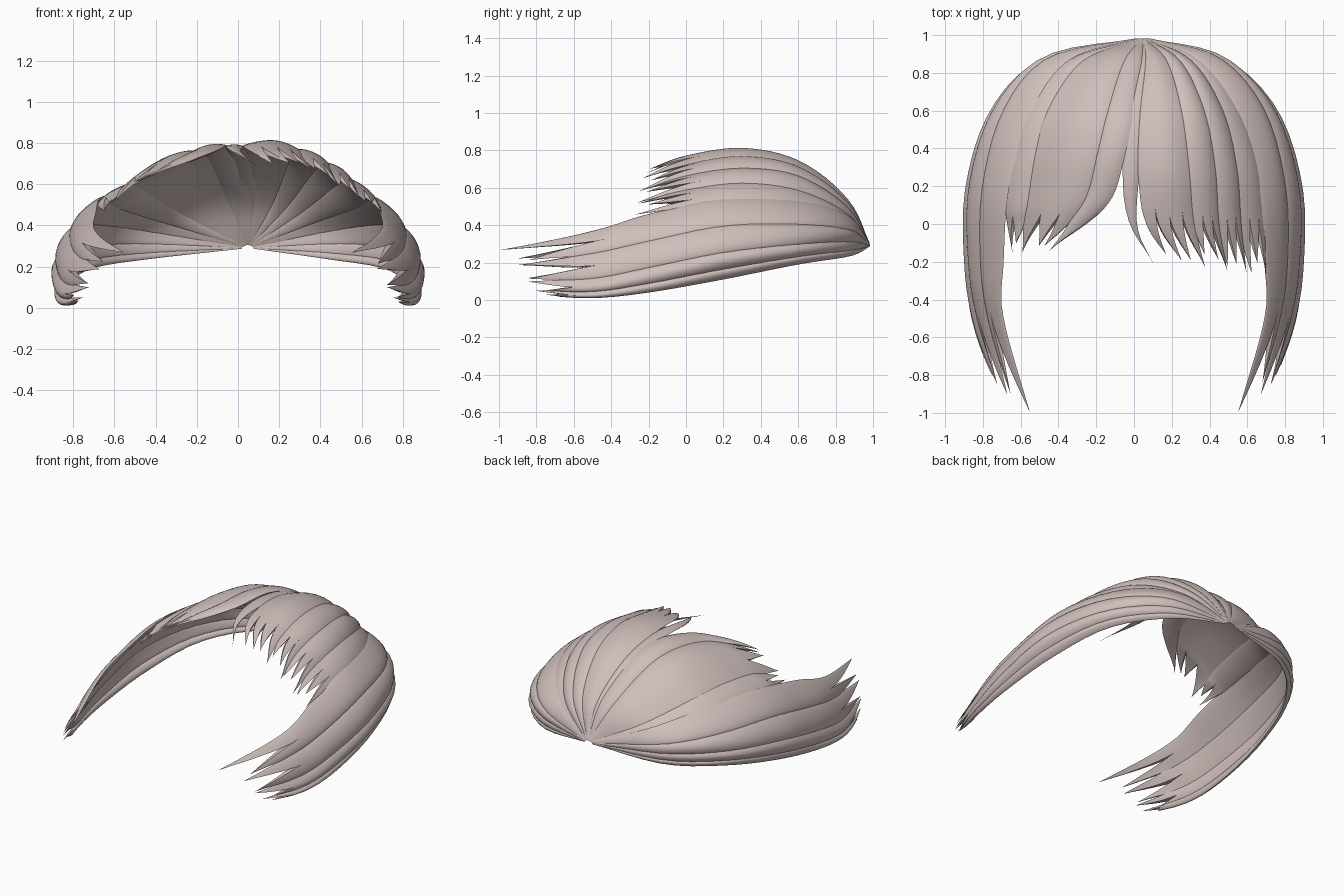
import bpy, bmesh, math, random
from mathutils import Vector

if "Cube" in bpy.data.objects:
    bpy.data.objects.remove(bpy.data.objects["Cube"])

random.seed(7)
ROOT = Vector((0.05, 0.99, 0.29))

hair = bpy.data.materials.new("ash_rose_hair")
hair.diffuse_color = (0.62, 0.52, 0.50, 1)
hair.use_nodes = True
hair.node_tree.nodes["Principled BSDF"].inputs["Base Color"].default_value = hair.diffuse_color

# Guide curves from the crown knot to the tips
SIDE = [
    [(.44, .88, .235), (.71, .60, .19), (.83, .20, .11), (.865, -.2, .04), (.84, -.5, .01), (.75, -.78, .025)],
    [(.46, .88, .30), (.74, .60, .28), (.87, .20, .23), (.875, -.2, .15), (.83, -.5, .095), (.72, -.84, .09)],
    [(.45, .88, .37), (.69, .60, .40), (.80, .20, .39), (.81, -.2, .31), (.77, -.5, .245), (.66, -.90, .19)],
    [(.34, .87, .45), (.54, .60, .53), (.66, .20, .54), (.69, -.2, .46), (.69, -.5, .37), (.53, -1.0, .275)],
]
RIGHT = [
    [(.06, .86, .52), (.03, .60, .72), (.02, .30, .785), (.06, .0, .755), (.18, -.2, .67)],
    [(.14, .86, .52), (.19, .60, .72), (.22, .30, .785), (.25, .0, .74), (.32, -.22, .67)],
    [(.25, .86, .49), (.38, .60, .65), (.44, .30, .69), (.46, .0, .65), (.50, -.25, .57)],
    [(.37, .86, .41), (.57, .60, .48), (.66, .30, .52), (.69, .0, .49), (.70, -.27, .45)],
]
CENTRE = [
    [(.03, .86, .51), (-.03, .60, .715), (-.06, .30, .78), (-.03, .0, .75), (.10, -.21, .67)],
    [(.08, .86, .51), (.06, .60, .71), (.03, .30, .78), (.02, .0, .75), (.10, -.21, .67)],
]
LEFT = [
    [(.04, .86, .52), (.0, .60, .72), (-.045, .38, .785), (-.11, .15, .76), (-.24, .0, .71), (-.38, -.13, .64)],
    [(-.13, .86, .51), (-.25, .60, .68), (-.31, .38, .72), (-.36, .15, .70), (-.43, .0, .65), (-.50, -.15, .58)],
    [(-.36, .86, .41), (-.58, .60, .48), (-.65, .35, .51), (-.68, .10, .50), (-.67, .0, .48), (-.64, -.15, .46)],
]


def spline(pts, x):
    """Catmull-Rom point at x in 0..1."""
    n = len(pts) - 1
    x = max(0.0, min(1.0, x)) * n
    i = min(int(x), n - 1)
    f = x - i
    b, c = pts[i], pts[i + 1]
    a = pts[i - 1] if i else b * 2 - c
    d = pts[i + 2] if i + 2 <= n else c * 2 - b
    return (b * 2 + (c - a) * f + (a * 2 - b * 5 + c * 4 - d) * f ** 2
            + (b * 3 - a - c * 3 + d) * f ** 3) / 2


def prepare(guides, mirror=1):
    out = []
    for g in guides:
        pts = [Vector((p[0] * mirror, p[1], p[2])) for p in g]
        out.append([ROOT + (pts[0] - ROOT) * 0.06] + pts)
    return out


def make_lock(name, guides, u0, u1, teeth, split, bulge, short=0.06, inner=0.014):
    """One lens-shaped lock that divides into pointed strands."""
    bm = bmesh.new()
    cols, body, tip = 8, 22, 8
    for k in range(teeth):
        a, b = k / teeth, (k + 1) / teeth
        last = k == teeth - 1
        end = 1 if last else 1 - random.random() * short
        start = split + random.uniform(0, .05)
        lean = .3 if last else random.uniform(-.25, .35)
        times = [split * i / body for i in range(body + 1)]
        times += [split + (end - split) * i / tip for i in range(1, tip + 1)]
        rings = []
        for t in times:
            q = max(0, (t - start) / (end - start))
            w = max(0.02, 1 - q ** 1.3)
            outer, under = [], []
            for c in range(cols + 1):
                s = (a + b) / 2 + (b - a) * ((c / cols - .5) * w + lean * q * q)
                s = max(0, min(1, s))
                p = spline([spline(g, t) for g in guides], u0 + (u1 - u0) * s)
                out = (p - Vector((0, min(p.y, .55), .2))).normalized()
                swell = max(0, math.sin(math.pi * s)) ** .65 * min(1, t * 3.5)
                outer.append(bm.verts.new(p + out * bulge * swell))
                # The underside closes against the outside toward the tip
                depth = (bulge + inner) * (1 - q)
                under.append(bm.verts.new(p + out * (bulge - depth) * swell))
            rings.append(outer + under[::-1])
        n = 2 * cols + 2
        for j, (r0, r1) in enumerate(zip(rings, rings[1:])):
            for c in range(n):
                # Strands share their sides until they divide
                if j < body and ((c == cols and not last) or (c == n - 1 and k > 0)):
                    continue
                d = (c + 1) % n
                bm.faces.new((r0[c], r0[d], r1[d], r1[c]))
    bmesh.ops.remove_doubles(bm, verts=bm.verts, dist=0.0004)
    if bm.calc_volume(signed=True) < 0:
        bmesh.ops.reverse_faces(bm, faces=bm.faces)
    mesh = bpy.data.meshes.new(name)
    bm.to_mesh(mesh)
    bm.free()
    mesh.materials.append(hair)
    ob = bpy.data.objects.new(name, mesh)
    bpy.context.collection.objects.link(ob)
    bpy.context.view_layer.objects.active = ob
    ob.select_set(True)
    bpy.ops.object.shade_smooth_by_angle(angle=math.radians(50))
    ob.select_set(False)


# Long side locks, low to high: start, end, strands, where the strands divide
SIDE_LOCKS = [(0, .17, 2, .88), (.14, .40, 2, .86), (.37, .69, 2, .82), (.66, 1, 2, .80)]
for side, m in (("right", 1), ("left", -1)):
    guides = prepare(SIDE, m)
    for i, (u0, u1, n, split) in enumerate(SIDE_LOCKS):
        make_lock(f"{side}_side_lock_{i + 1}", guides, u0, u1, n, split, .022, .07)

# Right half of the fringe
guides = prepare(RIGHT)
for i, (u0, u1, n) in enumerate([(0, .46, 4), (.43, .66, 3), (.63, .83, 3), (.80, 1, 3)]):
    make_lock(f"right_fringe_lock_{i + 1}", guides, u0, u1, n, .74, .022, .08)

# Thin curved lock at the parting
make_lock("parting_lock", prepare(CENTRE), 0, 1, 1, .66, .012, 0, .005)

# Left half of the fringe, swept sideways
guides = prepare(LEFT)
for i, (u0, u1, n) in enumerate([(0, .30, 1), (.26, .84, 3), (.80, 1, 2)]):
    make_lock(f"left_fringe_lock_{i + 1}", guides, u0, u1, n, .74, .022, .08)
